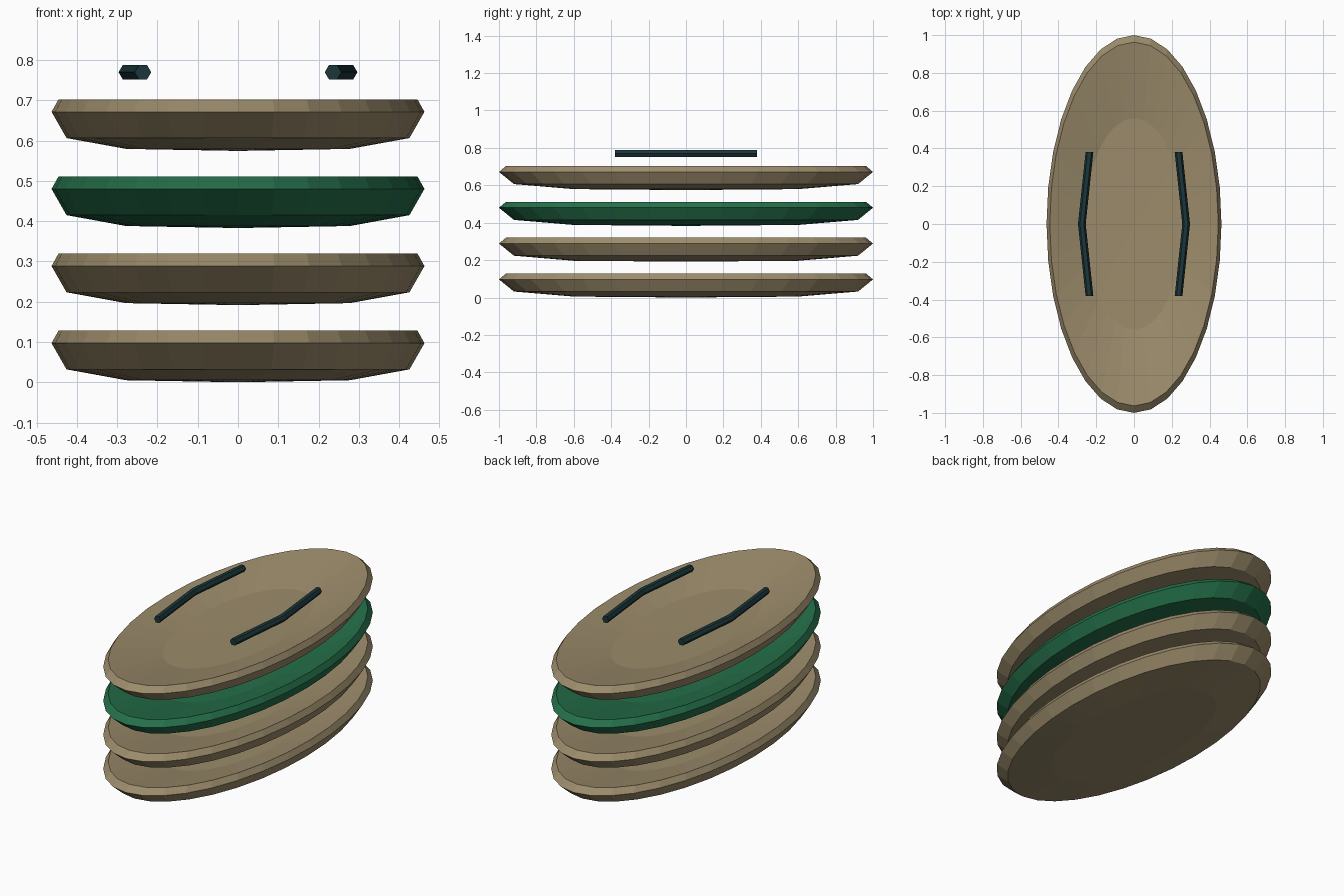
import bpy
import bmesh
from math import sin, cos, tau

cube = bpy.data.objects.get("Cube")
if cube:
    bpy.data.objects.remove(cube, do_unlink=True)


def material(name, rgb):
    mat = bpy.data.materials.new(name)
    mat.use_nodes = True
    color = (*rgb, 1)
    mat.diffuse_color = color
    mat.node_tree.nodes["Principled BSDF"].inputs["Base Color"].default_value = color
    return mat


tan = material("tan", (0.33, 0.26, 0.147))
green = material("green", (0.018, 0.16, 0.068))
dark_teal = material("dark teal", (0.011, 0.037, 0.042))


def finish(bm, name, mat):
    bmesh.ops.recalc_face_normals(bm, faces=bm.faces)
    mesh = bpy.data.meshes.new(name)
    bm.to_mesh(mesh)
    bm.free()
    mesh.materials.append(mat)
    obj = bpy.data.objects.new(name, mesh)
    bpy.context.collection.objects.link(obj)
    return obj


def bridge(bm, a, b):
    n = len(a)
    for i in range(n):
        j = (i + 1) % n
        bm.faces.new((a[i], a[j], b[j], b[i]))


# Oval shallow dish: radius along its length, height; underside, rim, then inside
SEGMENTS = 32
ASPECT = 0.463
PROFILE = [(0.6, 0.005), (0.92, 0.032), (1.0, 0.097), (0.963, 0.128), (0.56, 0.062)]


def dish(name, z, mat):
    bm = bmesh.new()
    rings = []
    for r, h in PROFILE:
        rings.append([bm.verts.new((ASPECT * r * sin(tau * i / SEGMENTS),
                                    r * cos(tau * i / SEGMENTS), z + h))
                      for i in range(SEGMENTS)])
    for a, b in zip(rings, rings[1:]):
        bridge(bm, a, b)
    # Slightly domed centres below and above
    for ring, h in ((rings[0], 0), (rings[-1], 0.056)):
        tip = bm.verts.new((0, 0, z + h))
        for i in range(SEGMENTS):
            bm.faces.new((ring[i], ring[(i + 1) % SEGMENTS], tip))
    finish(bm, name, mat)


names = ("bottom_dish", "lower_dish", "green_dish", "top_dish")
for level, name in enumerate(names):
    dish(name, 0.1915 * level, green if name == "green_dish" else tan)


# Bent hexagonal rails floating above the top dish
def rail(name, side):
    bm = bmesh.new()
    rings = []
    for x, y in ((0.236, -0.38), (0.276, 0), (0.236, 0.38)):
        rings.append([bm.verts.new((side * x + 0.0205 * cos(tau * i / 6), y,
                                    0.77 + 0.0205 * sin(tau * i / 6)))
                      for i in range(6)])
    for a, b in zip(rings, rings[1:]):
        bridge(bm, a, b)
    bm.faces.new(rings[0])
    bm.faces.new(rings[-1])
    finish(bm, name, dark_teal)


rail("left_rail", 1)
rail("right_rail", -1)
